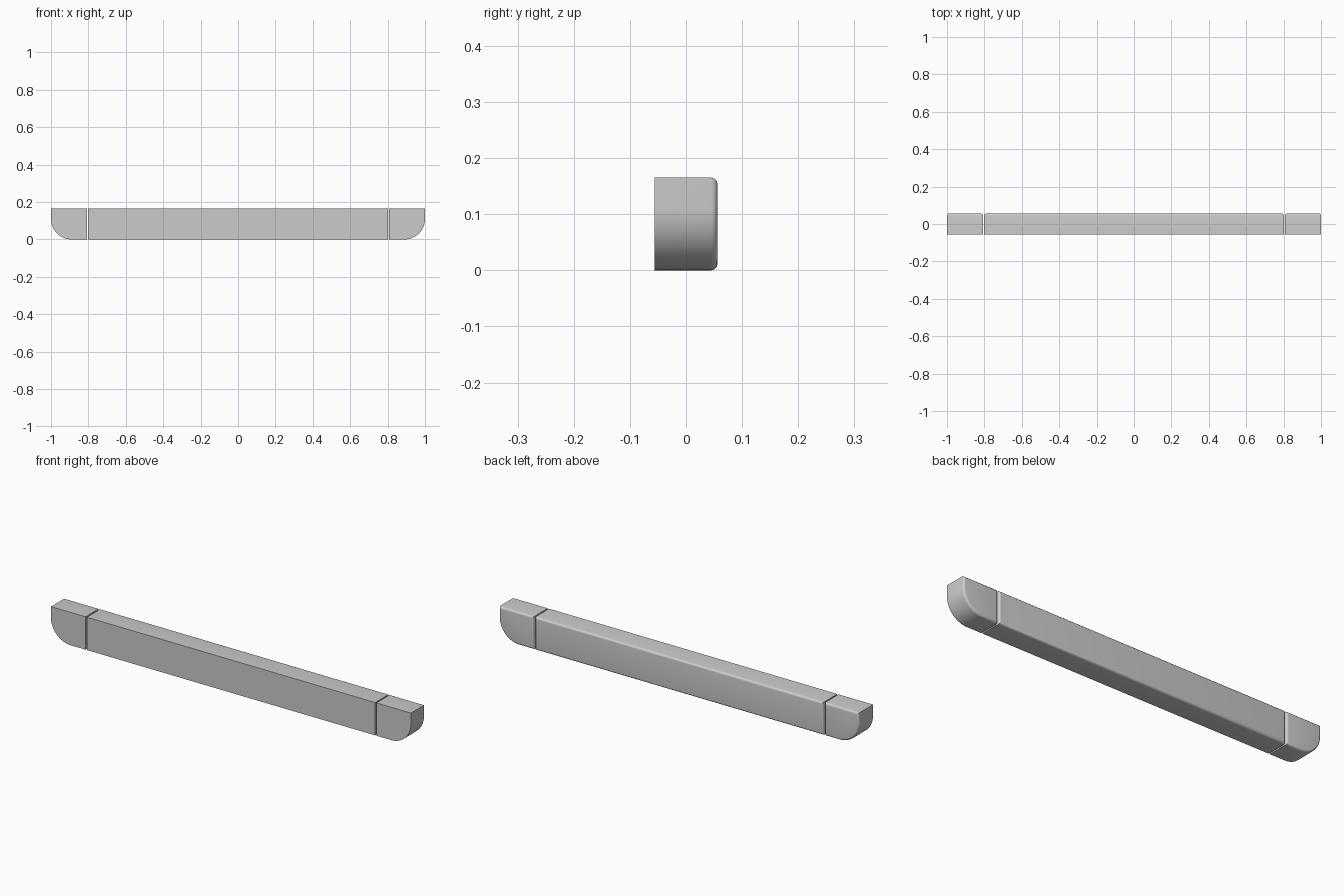
import bpy, bmesh, math

if "Cube" in bpy.data.objects:
    bpy.data.objects.remove(bpy.data.objects["Cube"])

Y_FRONT, Y_BACK, HEIGHT = -0.056, 0.056, 0.165
ROUND = 0.011


def rounded_slab(name, outline):
    """Extrude an x/z outline from front to back and round its back rim."""
    bm = bmesh.new()
    front = bm.faces.new([bm.verts.new((x, Y_FRONT, z)) for x, z in outline])
    ext = bmesh.ops.extrude_face_region(bm, geom=[front], use_keep_orig=True)
    moved = [g for g in ext["geom"] if isinstance(g, bmesh.types.BMVert)]
    for v in moved:
        v.co.y = Y_BACK
    bmesh.ops.recalc_face_normals(bm, faces=bm.faces)
    rim = [e for e in bm.edges if all(v.co.y > 0 for v in e.verts)]
    bmesh.ops.bevel(bm, geom=rim, offset=ROUND, offset_type='OFFSET',
                    segments=5, profile=0.5, affect='EDGES')
    mesh = bpy.data.meshes.new(name)
    bm.to_mesh(mesh)
    bm.free()
    obj = bpy.data.objects.new(name, mesh)
    bpy.context.collection.objects.link(obj)
    bpy.ops.object.select_all(action='DESELECT')
    obj.select_set(True)
    bpy.context.view_layer.objects.active = obj
    bpy.ops.object.shade_smooth_by_angle(angle=math.radians(35))
    return obj


# Long middle bar
rounded_slab("middle_bar", [(-0.801, 0), (0.801, 0), (0.801, HEIGHT), (-0.801, HEIGHT)])

# End caps with a large rounded lower outer corner, mirrored to the left
R, STEPS = 0.11, 24
arc = [(1 - R + R * math.sin(a), R - R * math.cos(a))
       for a in (math.pi / 2 * i / STEPS for i in range(STEPS + 1))]
caps = rounded_slab("end_caps", [(0.808, HEIGHT), (0.808, 0)] + arc + [(1, HEIGHT)])
caps.modifiers.new("mirror", 'MIRROR').use_axis = (True, False, False)
